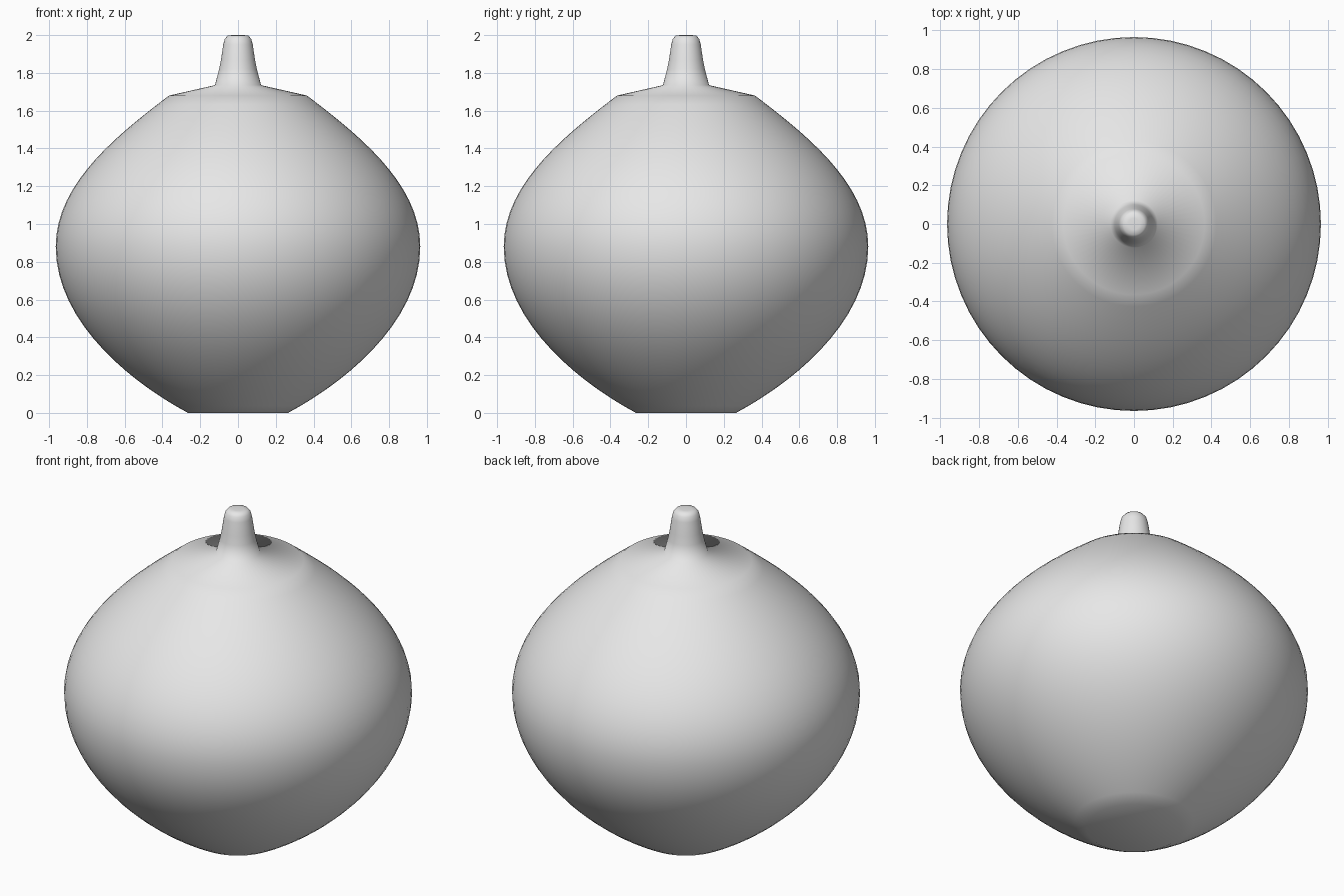
import bpy, math
from mathutils import Vector
from mathutils.geometry import interpolate_bezier

cube = bpy.data.objects.get("Cube")
if cube:
    bpy.data.objects.remove(cube, do_unlink=True)

SEGMENTS = 64

clay = bpy.data.materials.new("light_grey")
clay.use_nodes = True
colour = (0.8, 0.8, 0.8, 1)
clay.diffuse_color = colour
clay.node_tree.nodes["Principled BSDF"].inputs["Base Color"].default_value = colour


def curve(a, b, c, d, steps):
    pts = interpolate_bezier(*(Vector((r, 0, z)) for r, z in (a, b, c, d)), steps)
    return [(p.x, p.z) for p in pts]


def lathe(name, profile):
    """Revolve (radius, height) points about z and close both ends."""
    verts, faces = [], []
    for r, z in profile:
        for i in range(SEGMENTS):
            a = math.tau * i / SEGMENTS
            verts.append((r * math.cos(a), r * math.sin(a), z))
    for k in range(len(profile) - 1):
        for i in range(SEGMENTS):
            j = (i + 1) % SEGMENTS
            lo, hi = k * SEGMENTS, (k + 1) * SEGMENTS
            faces.append((lo + i, lo + j, hi + j, hi + i))
    # Centre fans for the base and the tip
    last = (len(profile) - 1) * SEGMENTS
    base, tip = len(verts), len(verts) + 1
    verts += [(0, 0, profile[0][1]), (0, 0, profile[-1][1])]
    for i in range(SEGMENTS):
        j = (i + 1) % SEGMENTS
        faces.append((base, j, i))
        faces.append((tip, last + i, last + j))
    mesh = bpy.data.meshes.new(name)
    mesh.from_pydata(verts, [], faces)
    mesh.materials.append(clay)
    mesh.shade_smooth()
    obj = bpy.data.objects.new(name, mesh)
    bpy.context.collection.objects.link(obj)
    return obj


# Rounded belly: flat foot up to the widest ring, then in to the shoulder
lower = curve((0.265, 0), (0.6, 0.18), (0.965, 0.5), (0.965, 0.88), 16)
upper = curve((0.965, 0.88), (0.965, 1.2), (0.67, 1.45), (0.365, 1.68), 16)
# Shallow lid cone and tapering stem
stem = [(0.122, 1.735), (0.1, 1.82), (0.09, 1.87), (0.078, 1.95),
        (0.07, 1.98), (0.055, 1.997), (0.03, 2.0)]

lathe("stemmed_round_body", lower + upper[1:] + stem)
